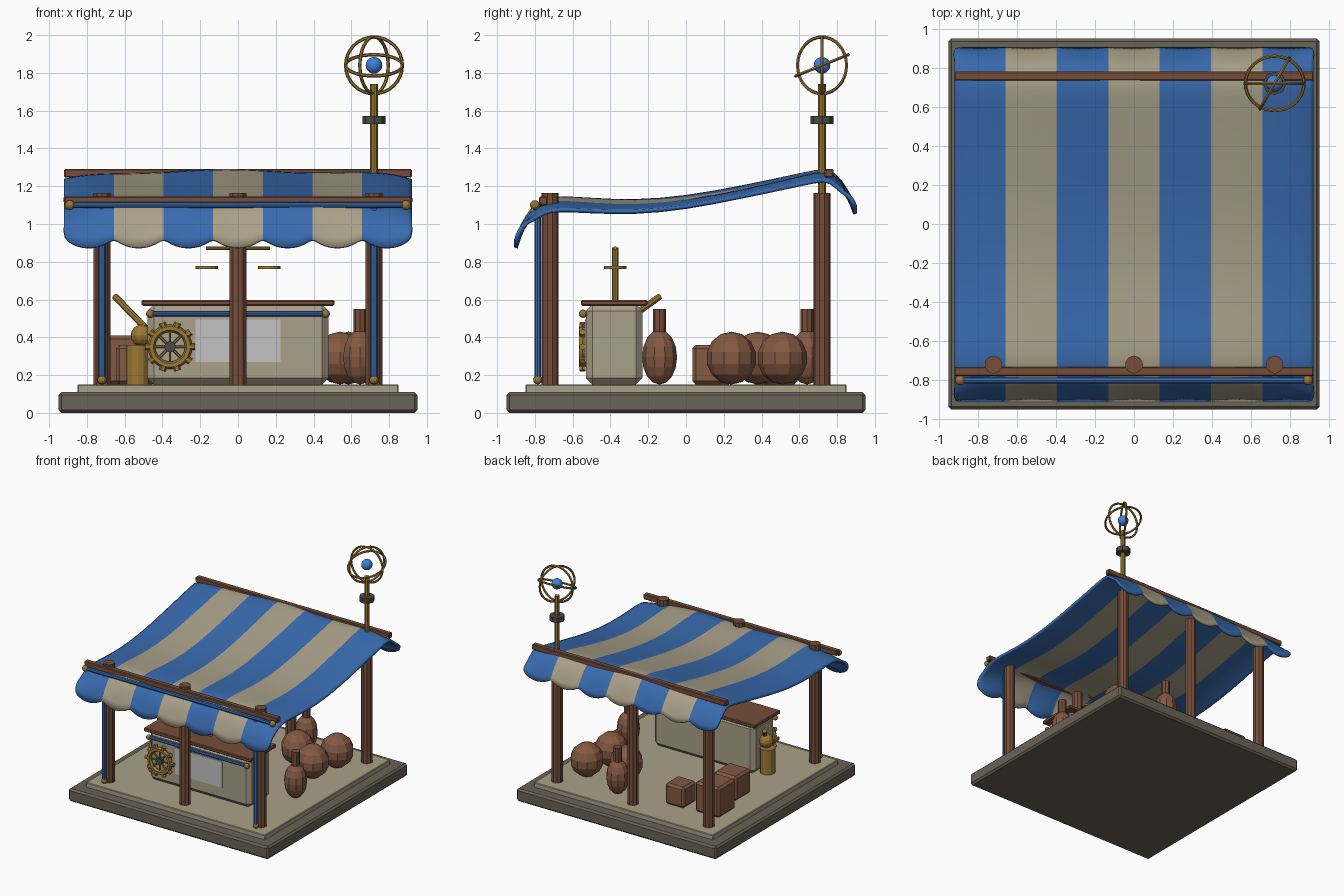
import bpy, bmesh, math
from mathutils import Vector

cube = bpy.data.objects.get("Cube")
if cube:
    bpy.data.objects.remove(cube)


def material(name, r, g, b):
    m = bpy.data.materials.new(name)
    m.use_nodes = True
    m.diffuse_color = (r, g, b, 1)
    m.node_tree.nodes["Principled BSDF"].inputs["Base Color"].default_value = (r, g, b, 1)
    return m


STONE = material("grey stone", .143, .125, .095)
CREAM = material("cream", .40, .355, .25)
BLUE = material("cloth blue", .04, .147, .43)
WOOD = material("dark wood", .18, .076, .042)
CLAY = material("clay brown", .23, .10, .055)
BRASS = material("brass", .33, .19, .035)
IRON = material("dark iron", .07, .068, .065)
PAPER = material("pale paper", .55, .55, .56)
GLOBE = material("bright blue", .05, .22, .70)


def finish(name, mat, smooth=False, bevel=0):
    ob = bpy.context.object
    ob.name = name
    ob.data.materials.append(mat)
    if bevel:
        mod = ob.modifiers.new("bevel", "BEVEL")
        mod.width, mod.segments = bevel, 1
    if smooth:
        bpy.ops.object.shade_smooth_by_angle()
    return ob


def box(name, lo, hi, mat, bevel=0):
    lo, hi = Vector(lo), Vector(hi)
    bpy.ops.mesh.primitive_cube_add(size=1, location=(lo + hi) / 2)
    bpy.context.object.scale = hi - lo
    bpy.ops.object.transform_apply(location=False, rotation=False)
    return finish(name, mat, bevel=bevel)


def rod(name, a, b, r, mat, sides=8, smooth=False):
    a, b = Vector(a), Vector(b)
    bpy.ops.mesh.primitive_cylinder_add(vertices=sides, radius=r, depth=(b - a).length, location=(a + b) / 2)
    bpy.context.object.rotation_euler = (b - a).to_track_quat("Z", "Y").to_euler()
    return finish(name, mat, smooth)


def ball(name, at, r, mat, scale=(1, 1, 1), segs=12, rings=8, smooth=False):
    bpy.ops.mesh.primitive_uv_sphere_add(segments=segs, ring_count=rings, radius=r, location=at)
    bpy.context.object.scale = scale
    return finish(name, mat, smooth)


def ring(name, at, r, thick, mat, rot, sides=32):
    bpy.ops.mesh.primitive_torus_add(major_radius=r, minor_radius=thick, major_segments=sides,
                                     minor_segments=6, location=at, rotation=rot)
    return finish(name, mat, True)


# Platform and floor
box("platform", (-.95, -.95, 0), (.95, .95, .11), STONE, .015)
box("floor", (-.85, -.85, .1), (.85, .85, .15), CREAM, .005)

# Posts and beams
for y, row in ((-.72, "front"), (.72, "back")):
    for x in (-.72, 0, .72):
        rod(row + "_post", (x, y, .15), (x, y, 1.165), .046, WOOD, 10)
for y, z, row in ((-.755, 1.122, "front"), (.757, 1.268, "back")):
    box(row + "_beam", (-.92, y - .023, z - .023), (.92, y + .023, z + .023), WOOD, .006)

# Blue trim rods with brass end balls
rod("canopy_trim", (-.89, -.80, 1.1), (.89, -.80, 1.1), .016, BLUE)
for x in (-.89, .89):
    ball("trim_ball", (x, -.80, 1.1), .026, BRASS)
for x in (-.72, .72):
    rod("post_trim", (x, -.785, .17), (x, -.785, 1.1), .018, BLUE)
    ball("trim_ball", (x, -.785, .175), .024, BRASS)

# Striped canopy: a sagging side profile swept across, with scalloped ends
profile = [(-.91, .875), (-.875, .99), (-.82, 1.085), (-.755, 1.128), (-.68, 1.142), (-.5, 1.13),
           (-.28, 1.118), (0, 1.14), (.3, 1.197), (.55, 1.248), (.70, 1.284), (.77, 1.282),
           (.83, 1.22), (.875, 1.14), (.905, 1.055)]
STRIPES, SUB, HALF = 7, 6, .92
bm = bmesh.new()
grid = []
for i in range(STRIPES * SUB + 1):
    x = HALF * (2 * i / (STRIPES * SUB) - 1)
    notch = 1 - math.sin(math.pi * (i % SUB) / SUB) ** .7
    droop = .05 * abs(x / HALF) ** 5
    column = []
    for j, (y, z) in enumerate(profile):
        end = min(j, len(profile) - 1 - j)
        lift = notch * (.055, .015)[end] if end < 2 else 0
        wave = .009 * math.sin(7 * x + 2 * y + .6) if end > 1 else 0
        column.append(bm.verts.new((x, y, z + lift + wave - droop * (0 if end < 2 else 1))))
    grid.append(column)
for i in range(STRIPES * SUB):
    for j in range(len(profile) - 1):
        f = bm.faces.new((grid[i][j], grid[i + 1][j], grid[i + 1][j + 1], grid[i][j + 1]))
        f.material_index = (i // SUB) % 2
        f.smooth = True
mesh = bpy.data.meshes.new("canopy")
bm.to_mesh(mesh)
bm.free()
canopy = bpy.data.objects.new("canopy", mesh)
bpy.context.collection.objects.link(canopy)
mesh.materials.append(BLUE)
mesh.materials.append(CREAM)
sub = canopy.modifiers.new("smooth", "SUBSURF")
sub.levels = sub.render_levels = 1
thick = canopy.modifiers.new("thickness", "SOLIDIFY")
thick.thickness, thick.offset = .02, -1

# Counter with paper notice and trim
box("counter", (-.48, -.53, .15), (.48, -.23, .575), CREAM, .035)
box("counter_top", (-.51, -.555, .567), (.51, -.205, .597), WOOD, .006)
box("notice", (-.225, -.536, .27), (.225, -.529, .495), PAPER)
rod("counter_trim", (-.465, -.545, .525), (.465, -.545, .525), .014, BLUE)
for x in (-.465, .465):
    ball("trim_ball", (x, -.545, .525), .022, BRASS)

# Gear wheel on the counter front
gx, gy, gz = -.36, -.548, .35
ring("gear_rim", (gx, gy, gz), .098, .02, BRASS, (math.pi / 2, 0, 0), 24)
for k in range(10):
    a = math.tau * k / 10
    d = Vector((math.cos(a), 0, math.sin(a)))
    c = Vector((gx, gy, gz))
    rod("gear_tooth", c + d * .105, c + d * .133, .018, BRASS, 6)
    if k % 5 < 4:
        a = math.tau * (k % 5 + 4 * (k // 5)) / 8
        d = Vector((math.cos(a), 0, math.sin(a)))
        rod("gear_spoke", c + d * .02, c + d * .09, .007, BRASS, 6)
rod("gear_hub", (gx, gy - .015, gz), (gx, gy + .02, gz), .03, IRON, 10)

# Balance scales on the counter
rod("scale_post", (0, -.375, .595), (0, -.375, .875), .018, BRASS)
rod("scale_beam", (-.17, -.375, .872), (.17, -.375, .872), .01, BRASS)
for x in (-.165, .165):
    rod("scale_pan", (x, -.375, .763), (x, -.375, .777), .06, BRASS, 16)

# Spyglass on a round stand
rod("spyglass_stand", (-.53, -.35, .15), (-.53, -.35, .36), .06, BRASS, 12)
ball("spyglass_mount", (-.51, -.36, .41), .058, BRASS)
rod("spyglass", (-.49, -.37, .45), (-.65, -.14, .615), .018, BRASS)

# Crates
for x, y, s, h in ((-.30, .50, .18, .18), (-.60, .46, .23, .26), (-.54, .14, .21, .21)):
    box("crate", (x - s / 2, y - s / 2, .15), (x + s / 2, y + s / 2, .15 + h), CLAY, .018)

# Round sacks and necked jars
for x, y in ((.54, .24), (.585, .51), (.30, .38)):
    ball("sack", (x, y, .29), .14, CLAY, (.95, .95, 1), 10, 7)
for x, y in ((.645, -.14), (.20, .64)):
    ball("jar", (x, y, .295), .145, CLAY, (.64, .64, 1), 10, 8)
    rod("jar_neck", (x, y, .41), (x, y, .55), .034, WOOD, 8)

# Ringed globe on the back corner pole
px, py, pz = .72, .72, 1.84
rod("globe_pole", (px, py, 1.15), (px, py, 1.74), .02, BRASS)
rod("pole_collar", (px, py, 1.53), (px, py, 1.573), .06, IRON, 8)
ball("globe", (px, py, pz), .044, GLOBE, smooth=True, segs=16, rings=10)
q = math.pi / 2
for rot in ((q, 0, 0), (q, 0, math.radians(60)), (math.radians(22), 0, 0)):
    ring("globe_ring", (px, py, pz), .15, .009, BRASS, rot)
